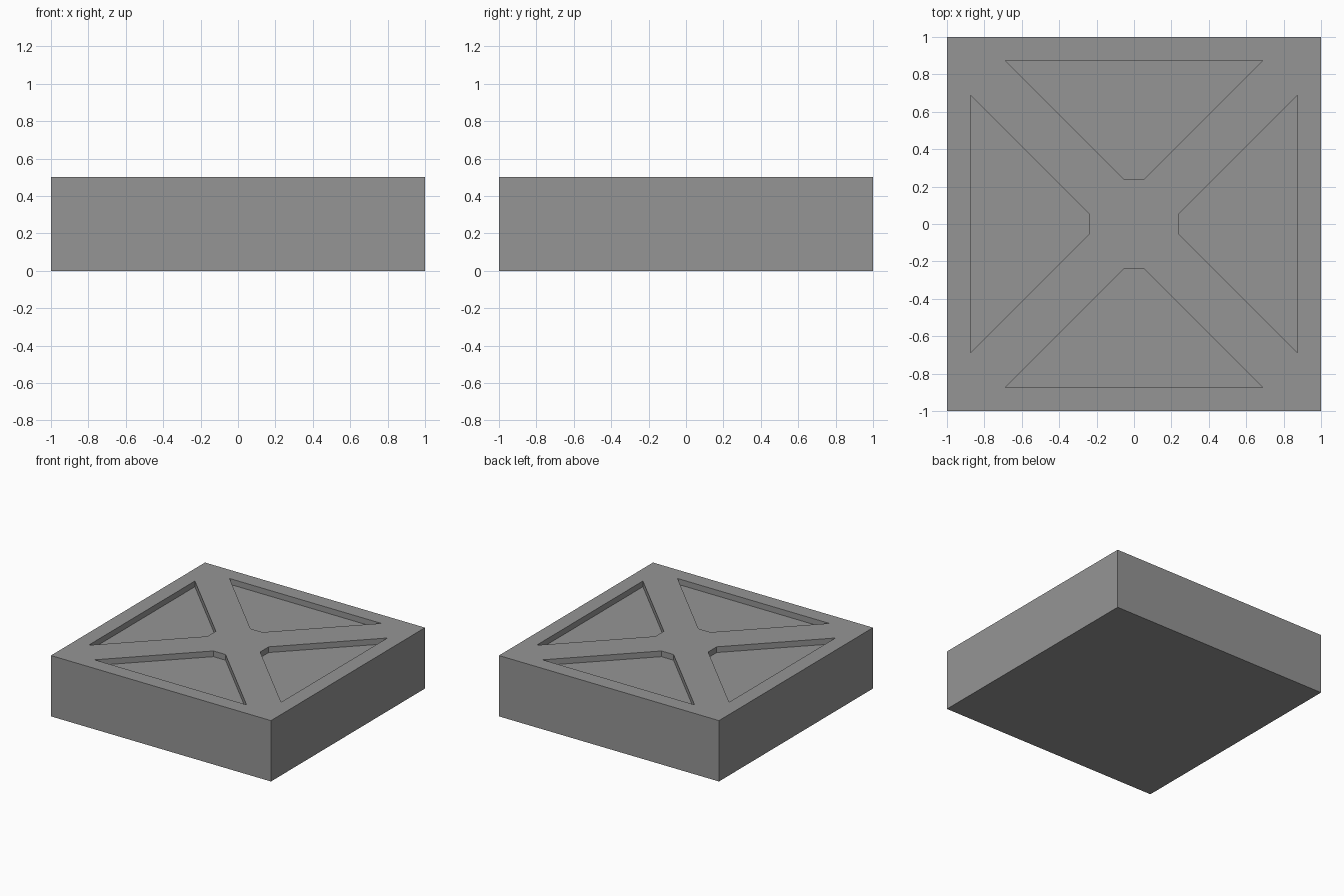
import bpy
import bmesh
from math import pi
from mathutils import Matrix, Vector

if "Cube" in bpy.data.objects:
    bpy.data.objects.remove(bpy.data.objects["Cube"], do_unlink=True)

HEIGHT, DEPTH = 0.5, 0.047

grey = bpy.data.materials.new("plain_grey")
grey.use_nodes = True
colour = (0.30, 0.30, 0.30, 1)
grey.diffuse_color = colour
grey.node_tree.nodes["Principled BSDF"].inputs["Base Color"].default_value = colour

bm = bmesh.new()


def add_quarter(turn):
    """One side of the slab with its sunken trapezoid pocket."""
    def ring(points, z):
        return [bm.verts.new(turn @ Vector((x, y, z))) for x, y in points]

    pocket = [(-0.69, -0.875), (0.69, -0.875), (0.055, -0.24), (-0.055, -0.24)]
    outer = [(-1, -1), (1, -1)]
    a, b = ring(outer, HEIGHT)
    a0, b0 = ring(outer, 0)
    centre, = ring([(0, 0)], HEIGHT)
    rim = ring(pocket, HEIGHT)
    floor = ring(pocket, HEIGHT - DEPTH)
    c, d, e, f = rim

    # Outer side, border and brace surfaces
    for face in ((a0, b0, b, a), (a, b, d, c), (b, centre, e, d),
                 (centre, f, e), (centre, a, c, f)):
        bm.faces.new(face)

    # Pocket floor and walls
    bm.faces.new(floor)
    for i in range(4):
        j = (i + 1) % 4
        bm.faces.new((rim[i], rim[j], floor[j], floor[i]))


for k in range(4):
    add_quarter(Matrix.Rotation(k * pi / 2, 3, "Z"))

# Weld the quarters and close the underside
bmesh.ops.remove_doubles(bm, verts=bm.verts, dist=0.0001)
bmesh.ops.holes_fill(bm, edges=[e for e in bm.edges if e.is_boundary], sides=4)
bmesh.ops.recalc_face_normals(bm, faces=bm.faces)

mesh = bpy.data.meshes.new("slab")
bm.to_mesh(mesh)
bm.free()
mesh.materials.append(grey)
slab = bpy.data.objects.new("slab_with_cross_brace", mesh)
bpy.context.collection.objects.link(slab)
